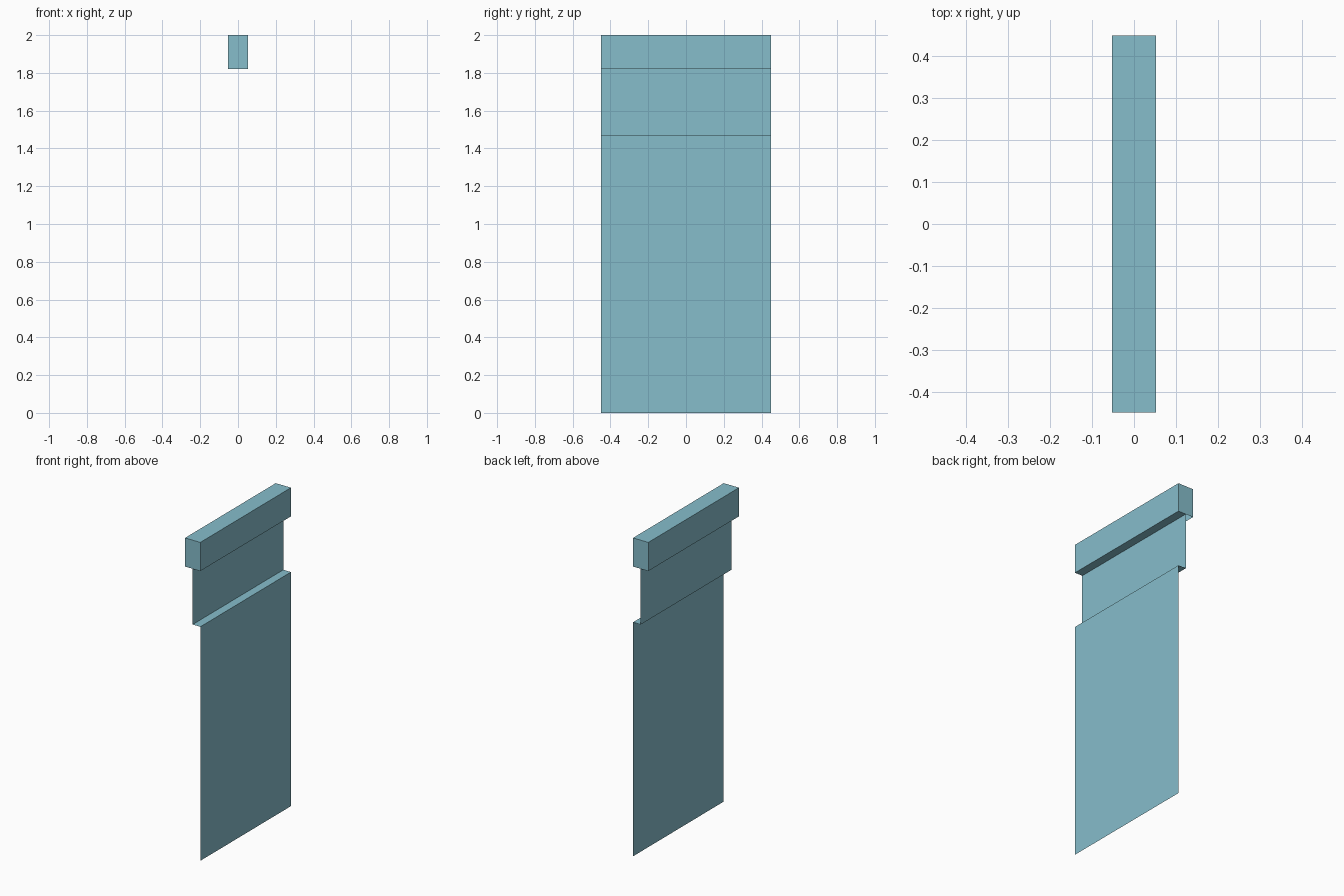
import bpy
import bmesh

cube = bpy.data.objects.get("Cube")
if cube:
    bpy.data.objects.remove(cube, do_unlink=True)

HALF_X, HALF_Y = 0.053, 0.45
LEDGE_Z, RAIL_Z, TOP_Z = 1.47, 1.82, 2.0

blue = bpy.data.materials.new("soft_blue")
blue.use_nodes = True
color = (0.24, 0.51, 0.60, 1)
blue.diffuse_color = color
blue.node_tree.nodes["Principled BSDF"].inputs["Base Color"].default_value = color


def sheet(name, profile, capped=False):
    """Sweep an open (x, z) profile along y, optionally closing both ends."""
    bm = bmesh.new()
    near = [bm.verts.new((x, -HALF_Y, z)) for x, z in profile]
    far = [bm.verts.new((x, HALF_Y, z)) for x, z in profile]
    for i in range(len(profile) - 1):
        bm.faces.new((near[i], far[i], far[i + 1], near[i + 1]))
    if capped:
        bm.faces.new(near)
        bm.faces.new(far[::-1])
    mesh = bpy.data.meshes.new(name)
    bm.to_mesh(mesh)
    bm.free()
    mesh.materials.append(blue)
    obj = bpy.data.objects.new(name, mesh)
    bpy.context.collection.objects.link(obj)
    return obj


# Thin hanging panel, folded back at the ledge
sheet("hanging_panel", [(HALF_X, 0), (HALF_X, LEDGE_Z), (0, LEDGE_Z), (0, RAIL_Z)])

# Head rail, its underside open behind the panel
sheet("head_rail", [(0, RAIL_Z), (HALF_X, RAIL_Z), (HALF_X, TOP_Z),
                    (-HALF_X, TOP_Z), (-HALF_X, RAIL_Z)], capped=True)
